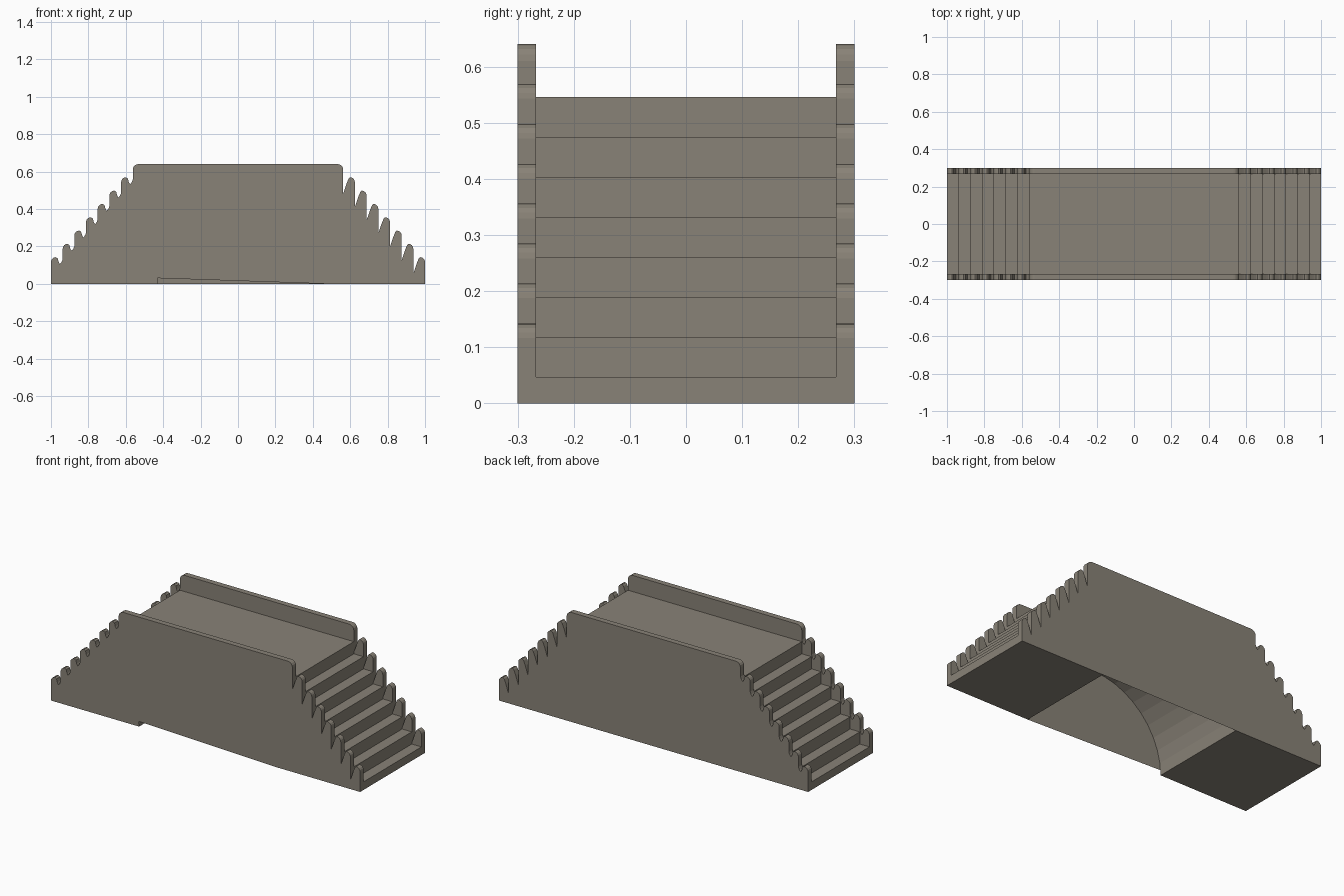
import bpy, bmesh, math

if "Cube" in bpy.data.objects:
    bpy.data.objects.remove(bpy.data.objects["Cube"])

RUN, RISE, STEPS = 0.0625, 0.0712, 7      # stair tread and riser
OUT, INN = 0.30, 0.267                    # outer and inner face of the side walls
TREAD0, WALL0, DECK = 0.047, 0.142, 0.64
DECK_X = 1 - RUN * STEPS


def bump(x, z, side, r):
    """Rounded outer corner of a wall crest; side is -1 on the left, +1 on the right."""
    return [(x - side * r * (1 - math.cos(a)), z - r * (1 - math.sin(a)))
            for a in (math.radians(d) for d in (0, 22.5, 45, 67.5, 90))]


def wall_line(side, notch):
    """Crest of the stepped wall from the ground up to the deck."""
    pts = [(side, 0), (side, TREAD0)]
    for i in range(STEPS):
        x, z = side * (1 - RUN * i), WALL0 + RISE * i
        pts += bump(x, z, side, 0.026)
        pts += [(x - side * dx, z + dz) for dx, dz in notch]
    return pts + bump(side * DECK_X, DECK, side, 0.03)


def tread_line(side):
    """Stair treads and risers from the lowest tread up to the deck."""
    pts = []
    for i in range(STEPS + 1):
        x, z = side * (1 - RUN * i), TREAD0 + RISE * i
        pts.append((x, z))
        if i < STEPS:
            pts.append((x - side * RUN, z))
    return pts


# Shallow notches on the left wall, deep slits on the right wall
left = wall_line(-1, [(0.036, -0.006), (0.041, -0.025), (0.048, -0.037), (0.057, -0.026), (RUN, -0.012)])
right = wall_line(1, [(0.034, -0.008), (0.045, -0.035), (RUN, -0.087)])
crest = left + right[::-1]
treads = tread_line(-1) + tread_line(1)[::-1]

# Underside with a round arch
A0, A1, N = -0.43, 0.46, 20
cx, rx, rz = (A0 + A1) / 2, (A1 - A0) / 2, 0.45
arch = [(cx - rx * math.cos(math.pi * k / N), rz * math.sin(math.pi * k / N)) for k in range(N + 1)]
under = [(-1, 0)] + arch + [(1, 0)]

bm = bmesh.new()


def strip(line, y0, y1):
    a = [bm.verts.new((x, y0, z)) for x, z in line]
    b = [bm.verts.new((x, y1, z)) for x, z in line]
    for i in range(len(line) - 1):
        bm.faces.new((a[i], a[i + 1], b[i + 1], b[i]))


def panel(line, y):
    bm.faces.new([bm.verts.new((x, y, z)) for x, z in line])


# Stairs, deck, underside and low end faces
strip(treads, -INN, INN)
strip(under, -OUT, OUT)
for s in (-1, 1):
    strip([(s, 0), (s, TREAD0)], -INN, INN)

# Wall crests and inner wall faces
for s in (-1, 1):
    strip(crest, s * INN, s * OUT)
    panel(crest[1:-1] + treads[1:-1][::-1], s * INN)

# Outer faces close off the arch; the front one has a slim gap at the ground
panel(crest, OUT)
panel(crest + [(A1, 0), (A0, 0.03), (A0, 0)], -OUT)

bmesh.ops.remove_doubles(bm, verts=bm.verts, dist=1e-5)
bmesh.ops.recalc_face_normals(bm, faces=bm.faces)
mesh = bpy.data.meshes.new("stair_bridge")
bm.to_mesh(mesh)
bm.free()
obj = bpy.data.objects.new("stair_bridge", mesh)
bpy.context.collection.objects.link(obj)

# Stone colour
mat = bpy.data.materials.new("stone")
mat.diffuse_color = (0.25, 0.225, 0.185, 1)
mat.use_nodes = True
mat.node_tree.nodes["Principled BSDF"].inputs["Base Color"].default_value = mat.diffuse_color
mesh.materials.append(mat)
